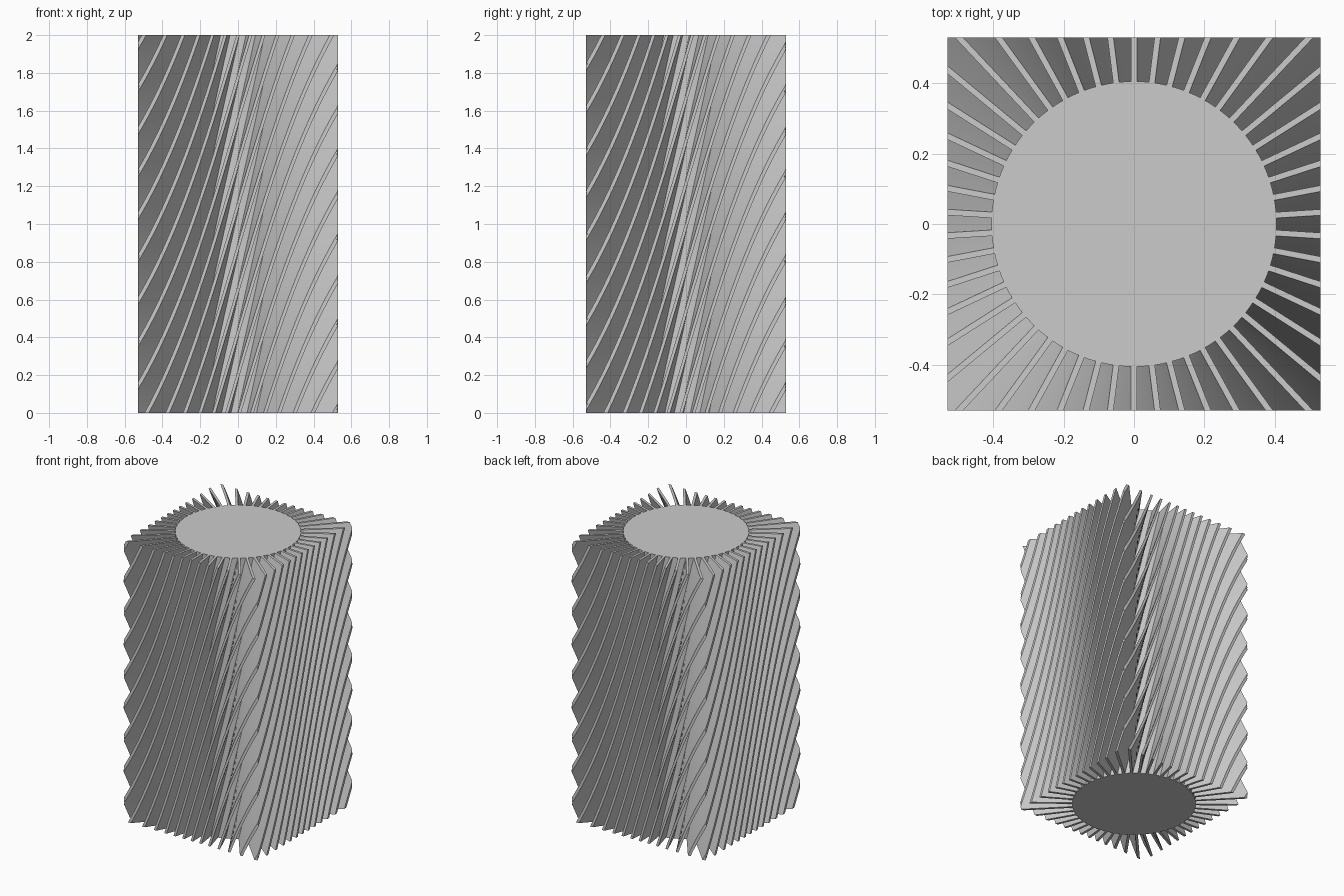
import bpy, bmesh, math
from mathutils import Vector

if "Cube" in bpy.data.objects:
    bpy.data.objects.remove(bpy.data.objects["Cube"], do_unlink=True)

HEIGHT = 2.0
HALF = 0.53                    # half side of the square envelope
CORE_R = 0.405
FINS = 50
THICK = 0.017
TWIST = math.radians(64)       # total turn from bottom to top
SLICES = 120

grey = bpy.data.materials.new("light_grey")
grey.use_nodes = True
grey.diffuse_color = (0.6, 0.6, 0.6, 1)
grey.node_tree.nodes["Principled BSDF"].inputs["Base Color"].default_value = (0.6, 0.6, 0.6, 1)


def finish(bm, name):
    bmesh.ops.recalc_face_normals(bm, faces=bm.faces)
    mesh = bpy.data.meshes.new(name)
    bm.to_mesh(mesh)
    bm.free()
    mesh.materials.append(grey)
    obj = bpy.data.objects.new(name, mesh)
    bpy.context.collection.objects.link(obj)
    bpy.ops.object.select_all(action="DESELECT")
    obj.select_set(True)
    bpy.context.view_layer.objects.active = obj
    bpy.ops.object.shade_smooth_by_angle(angle=math.radians(30))
    return obj


def reach_square(start, d):
    """Follow direction d from start to the square envelope."""
    steps = [(math.copysign(HALF, d[i]) - start[i]) / d[i] for i in (0, 1) if abs(d[i]) > 1e-6]
    return start + d * min(steps)


def fin_section(angle):
    """Outline of one radial fin, cut off by the square."""
    d = Vector((math.cos(angle), math.sin(angle)))
    side = Vector((-d.y, d.x)) * THICK / 2
    inner = d * (CORE_R - 0.02)
    return [inner - side, reach_square(-side, d), reach_square(Vector((0, 0)), d),
            reach_square(side, d), inner + side]


# Round core
bm = bmesh.new()
bmesh.ops.create_cone(bm, cap_ends=True, segments=100, radius1=CORE_R, radius2=CORE_R, depth=HEIGHT)
bmesh.ops.translate(bm, verts=bm.verts, vec=(0, 0, HEIGHT / 2))
finish(bm, "core")

# Twisted fins: each section turns as it rises
bm = bmesh.new()
for k in range(FINS):
    top_angle = math.pi / 2 + k * math.tau / FINS
    rings = []
    for s in range(SLICES + 1):
        t = s / SLICES
        section = fin_section(top_angle - TWIST * (1 - t))
        rings.append([bm.verts.new((p.x, p.y, HEIGHT * t)) for p in section])
    for low, high in zip(rings, rings[1:]):
        for i in range(len(low)):
            j = (i + 1) % len(low)
            bm.faces.new((low[i], low[j], high[j], high[i]))
    bm.faces.new(rings[0][::-1])
    bm.faces.new(rings[-1])
finish(bm, "twisted_fins")
